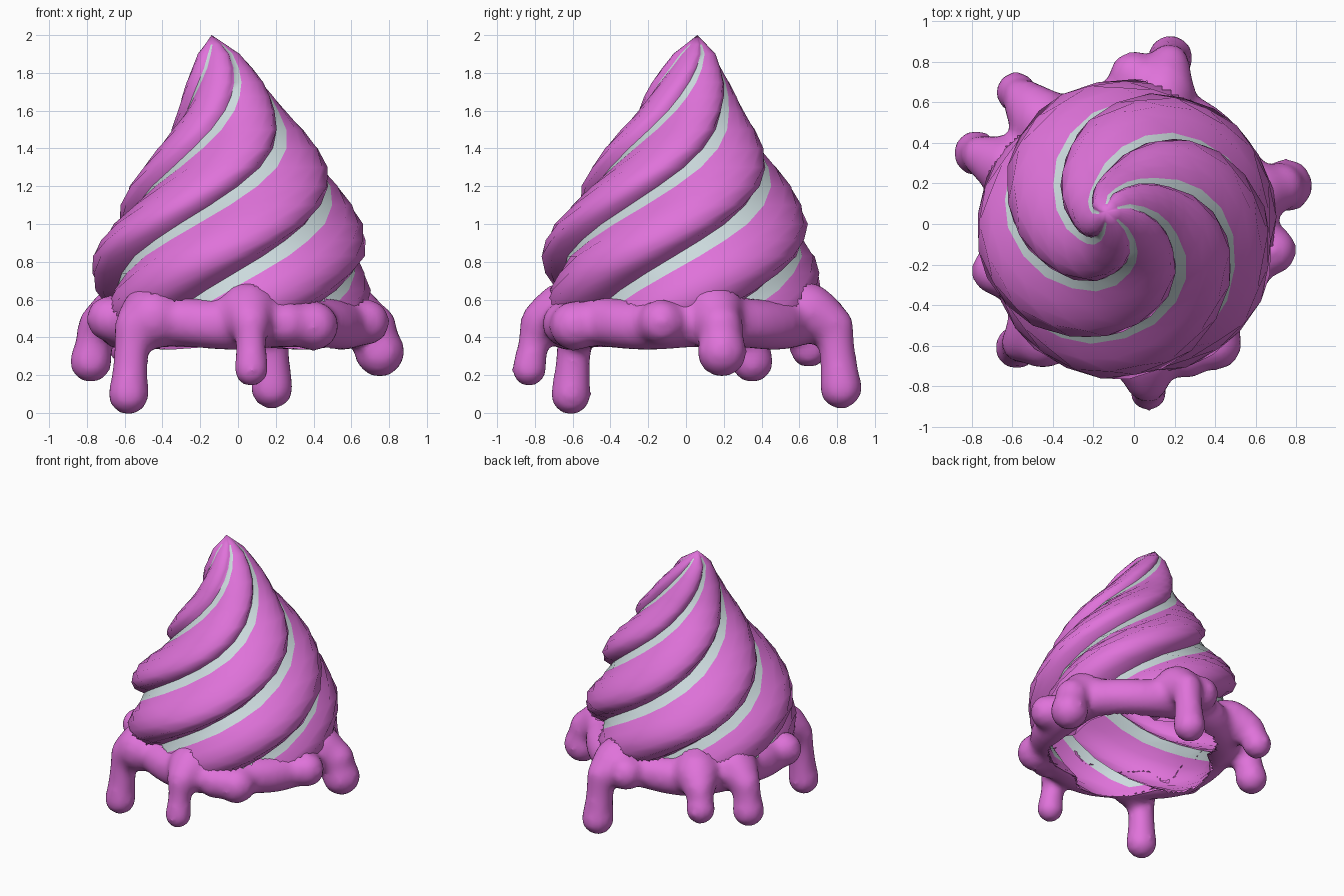
import bpy, bmesh, math
from mathutils import Matrix, Vector

if "Cube" in bpy.data.objects:
    bpy.data.objects.remove(bpy.data.objects["Cube"])


def material(name, rgb):
    m = bpy.data.materials.new(name)
    m.diffuse_color = (*rgb, 1)
    m.use_nodes = True
    m.node_tree.nodes["Principled BSDF"].inputs["Base Color"].default_value = m.diffuse_color
    return m


PINK = material("orchid pink", (0.74, 0.17, 0.70))
PALE = material("pale mint grey", (0.60, 0.70, 0.72))

# Swirl outline (height, outer radius) and lobe cross-section (fraction, bulge)
OUTLINE = [(0.35, 0.61), (0.5, 0.71), (0.65, 0.745), (0.83, 0.745), (1.0, 0.685),
           (1.2, 0.57), (1.4, 0.435), (1.6, 0.29), (1.75, 0.21), (1.9, 0.115), (2.0, 0.0)]
LOBE = [(0, 0), (0.165, 0.27), (0.33, 0.68), (0.5, 0.93), (0.65, 1), (0.8, 0.92), (0.92, 0.55), (1, 0)]
LOBES, DEPTH = 5, 0.17


def lerp(table, v):
    for (a, p), (b, q) in zip(table, table[1:]):
        if v <= b:
            return p + (q - p) * max(0, (v - a) / (b - a))
    return table[-1][1]


def groove(z):
    return math.radians(263 + 156 * (z - 1.15))


def centre(z):
    t = max(0, (z - 1.2) / 0.8) ** 2.1
    low = -0.03 * min(1, max(0, (1.3 - z) / 0.4))
    return Vector((-0.14 * t + low, 0.06 * t + low, 0))


def radius(z, bulge):
    return lerp(OUTLINE, z) * (1 - DEPTH + DEPTH * bulge)


# Twisted swirl: open shell with pale stripes in its grooves
def build_swirl():
    bm = bmesh.new()
    zs = []
    for (a, _), (b, _) in zip(OUTLINE, OUTLINE[1:]):
        zs += [a, (a + b) / 2]
    rings = []
    for z in zs:
        ring = []
        for k in range(LOBES):
            for t, bulge in LOBE[:-1]:
                ang = groove(z) + (k + t) * math.tau / LOBES
                r = radius(z, bulge)
                ring.append(bm.verts.new(centre(z) + Vector((r * math.cos(ang), r * math.sin(ang), z))))
        rings.append(ring)
    n, per = len(rings[0]), len(LOBE) - 1
    for row, (lo, hi) in enumerate(zip(rings, rings[1:])):
        for i in range(n):
            j = (i + 1) % n
            f = bm.faces.new((lo[i], lo[j], hi[j], hi[i]))
            f.material_index = int(i % per == 0 and 0.4 < zs[row] < 1.93)
    tip = bm.verts.new(centre(2) + Vector((0, 0, 2)))
    for i in range(n):
        bm.faces.new((rings[-1][i], rings[-1][(i + 1) % n], tip))
    me = bpy.data.meshes.new("swirl")
    bm.to_mesh(me)
    bm.free()
    me.materials.append(PINK)
    me.materials.append(PALE)
    for p in me.polygons:
        p.use_smooth = True
    me.set_sharp_from_angle(angle=math.radians(50))
    bpy.context.collection.objects.link(bpy.data.objects.new("swirl", me))


# Melted skirt: blobs fused by a remesh, hugging the swirl's foot
# Drips: x, y, tip height, tip radius
DRIPS = [(0.07, -0.83, 0.14, 0.10), (-0.58, -0.61, -0.01, 0.115), (-0.78, 0.35, 0.16, 0.12),
         (-0.58, 0.65, 0.24, 0.11), (0.18, 0.82, 0.02, 0.12), (0.75, 0.19, 0.19, 0.14)]
# Bumps: x, y, z, radius
BUMPS = [(-0.68, -0.23, 0.5, 0.13), (0.68, -0.13, 0.48, 0.13), (0.0, 0.73, 0.5, 0.13),
         (0.40, -0.59, 0.46, 0.14), (0.26, -0.64, 0.47, 0.13), (-0.45, -0.55, 0.5, 0.17)]


def build_skirt():
    bm = bmesh.new()

    def blob(x, y, z, r):
        bmesh.ops.create_icosphere(bm, subdivisions=2, radius=r, matrix=Matrix.Translation((x, y, z)))

    for i in range(60):
        a = math.tau * i / 60
        wave = 0.012 * math.sin(5 * a)
        c, s = math.cos(a), math.sin(a)
        blob(0.60 * c - 0.02, 0.60 * s - 0.02, 0.475 + wave, 0.14)
    for b in BUMPS:
        blob(*b)
    for x, y, tip, r in DRIPS:
        for s, z, q in ((0.72, 0.55, 0.16), (0.78, 0.53, 0.17), (0.85, 0.51, 0.145), (0.92, 0.48, 0.12)):
            blob(x * s, y * s, z, q)
        end = tip + r - 0.008
        for k in range(9):
            t = k / 8
            s = 0.96 + 0.04 * t
            blob(x * s, y * s, 0.46 + (end - 0.46) * t, r * (0.9 - 0.25 * t + 0.35 * t * t))

    me = bpy.data.meshes.new("raw_skirt")
    bm.to_mesh(me)
    bm.free()
    raw = bpy.data.objects.new("raw_skirt", me)
    bpy.context.collection.objects.link(raw)
    rm = raw.modifiers.new("fuse", 'REMESH')
    rm.mode, rm.voxel_size = 'VOXEL', 0.025
    sm = raw.modifiers.new("soften", 'SMOOTH')
    sm.factor, sm.iterations = 0.5, 15
    dg = bpy.context.evaluated_depsgraph_get()
    out = bpy.data.meshes.new_from_object(raw.evaluated_get(dg))
    bpy.data.objects.remove(raw)

    # Remove what lies inside the open shell
    bm = bmesh.new()
    bm.from_mesh(out)
    inside = []
    for v in bm.verts:
        z = v.co.z
        d = v.co - centre(z)
        t = ((math.atan2(d.y, d.x) - groove(z)) / (math.tau / LOBES)) % 1
        if math.hypot(d.x, d.y) < radius(z, lerp(LOBE, t)) - 0.018:
            inside.append(v)
    bmesh.ops.delete(bm, geom=inside, context='VERTS')
    bm.to_mesh(out)
    bm.free()
    out.materials.clear()
    out.materials.append(PINK)
    for p in out.polygons:
        p.use_smooth = True
        p.material_index = 0
    bpy.context.collection.objects.link(bpy.data.objects.new("dripping_skirt", out))


build_swirl()
build_skirt()
